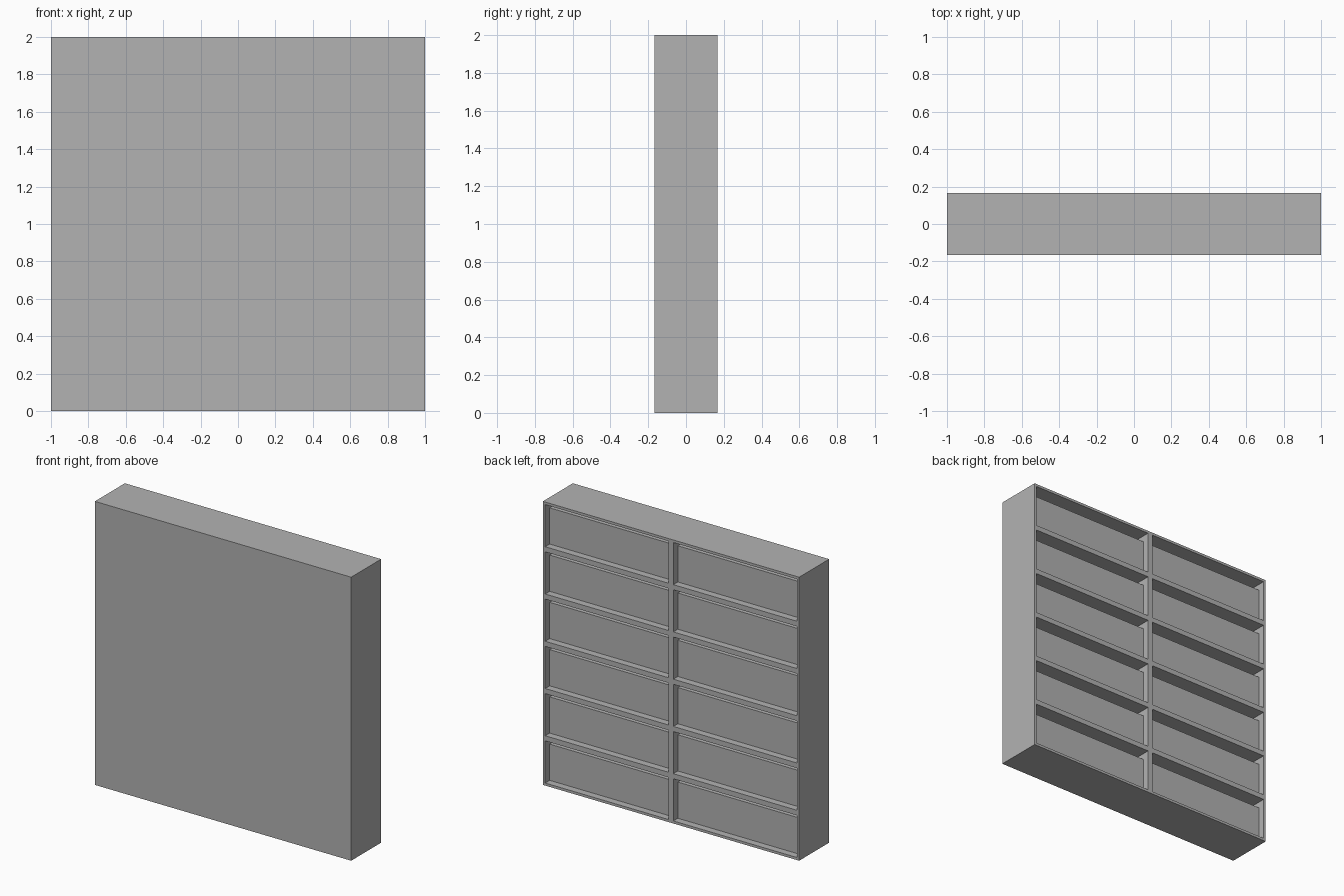
import bpy

cube = bpy.data.objects.get("Cube")
if cube:
    bpy.data.objects.remove(cube, do_unlink=True)

WIDTH, HEIGHT, DEPTH = 2.0, 2.0, 0.334
ROWS, COLS = 6, 2
BORDER = 0.018      # outer boards; inner boards are twice as thick
RECESS = 0.05       # drawer setback from the open face
GAP = 0.042         # space above each drawer
BACK = DEPTH / 2    # open side faces +y

grey = bpy.data.materials.new("plain_grey")
grey.use_nodes = True
grey.diffuse_color = (0.448, 0.448, 0.448, 1)
grey.node_tree.nodes["Principled BSDF"].inputs["Base Color"].default_value = grey.diffuse_color


def box(name, low, high):
    """Axis-aligned box between two corners."""
    centre = [(a + b) / 2 for a, b in zip(low, high)]
    bpy.ops.mesh.primitive_cube_add(size=1, location=centre)
    obj = bpy.context.object
    obj.name = name
    obj.scale = [b - a for a, b in zip(low, high)]
    bpy.ops.object.transform_apply(location=False, rotation=False, scale=True)
    obj.data.materials.append(grey)
    return obj


# Closed front panel
inner = -BACK + BORDER
box("front_panel", (-WIDTH / 2, -BACK, 0), (WIDTH / 2, inner, HEIGHT))

# Upright boards: two sides and the centre divider
cell_w, cell_h = WIDTH / COLS, HEIGHT / ROWS
for i, name in enumerate(("right_side", "centre_divider", "left_side")):
    x = -WIDTH / 2 + i * cell_w
    box(name, (max(x - BORDER, -WIDTH / 2), inner, 0),
        (min(x + BORDER, WIDTH / 2), BACK, HEIGHT))

for col in range(COLS):
    x0 = -WIDTH / 2 + col * cell_w + BORDER
    x1 = x0 + cell_w - 2 * BORDER
    # Shelves, including the base and the top board
    for row in range(ROWS + 1):
        z = row * cell_h
        box("shelf", (x0, inner, max(z - BORDER, 0)),
            (x1, BACK, min(z + BORDER, HEIGHT)))
    # Recessed drawers, one in each compartment
    for row in range(ROWS):
        z0 = row * cell_h + BORDER
        box("drawer", (x0, inner, z0),
            (x1, BACK - RECESS, z0 + cell_h - 2 * BORDER - GAP))
